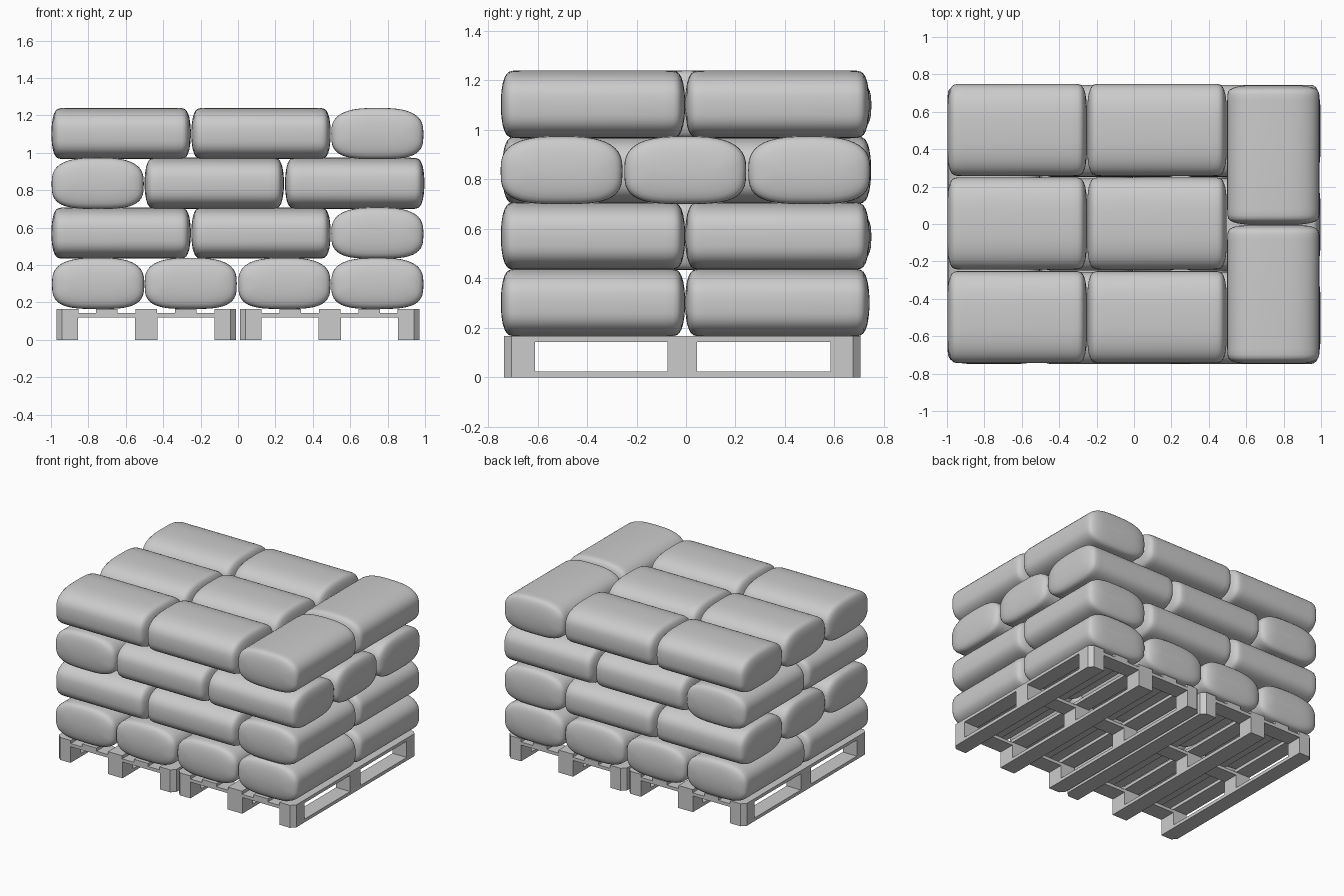
import bpy, bmesh
from math import cos, sin, pi, copysign

if "Cube" in bpy.data.objects:
    bpy.data.objects.remove(bpy.data.objects["Cube"])

BAG_L, BAG_W, BAG_H = 0.745, 0.493, 0.274


def finish(bm, name):
    bmesh.ops.recalc_face_normals(bm, faces=bm.faces)
    me = bpy.data.meshes.new(name)
    bm.to_mesh(me)
    bm.free()
    return me


def add(name, me, loc=(0, 0, 0), rot=0):
    ob = bpy.data.objects.new(name, me)
    ob.location = loc
    ob.rotation_euler = (0, 0, rot)
    bpy.context.collection.objects.link(ob)
    return ob


# Filled sack: pillow cross-section lofted along x with domed ends
def sack_mesh():
    bm = bmesh.new()
    n, h = 44, BAG_L / 2
    # (distance from the end, inset of the section)
    end = [(0, .115), (.003, .08), (.008, .05), (.015, .028),
           (.023, .014), (.034, .005), (.05, .001), (.08, 0)]
    stations = [(-h + d, i) for d, i in end] + [(h - d, i) for d, i in reversed(end)]
    rings = []
    for x, inset in stations:
        ring = []
        for k in range(n):
            a = 2 * pi * k / n
            c, s = cos(a), sin(a)
            p = 2 / (2.8 if s > 0 else 3.3)
            y = copysign(abs(c) ** p, c) * (BAG_W / 2 - inset)
            z = copysign(abs(s) ** p, s) * (BAG_H / 2 - inset)
            ring.append(bm.verts.new((x, y, z)))
        rings.append(ring)
    for r0, r1 in zip(rings, rings[1:]):
        for k in range(n):
            j = (k + 1) % n
            bm.faces.new((r0[k], r0[j], r1[j], r1[k]))
    bm.faces.new(rings[0])
    bm.faces.new(rings[-1])
    for f in bm.faces:
        f.smooth = True
    return finish(bm, "sack")


# Stacked layers: lists of (x, y, turned along y)
bottom = [(x, y, True) for x in (-0.748, -0.253, 0.248, 0.745) for y in (-0.376, 0.369)]
even = [(x, y, False) for x in (-0.625, 0.123) for y in (-0.498, 0.003, 0.503)]
even += [(0.745, y, True) for y in (-0.376, 0.369)]
odd = [(x, y, False) for x in (0.624, -0.127) for y in (-0.503, -0.003, 0.498)]
odd += [(-0.75, y, True) for y in (-0.371, 0.376)]

sack = sack_mesh()
for layer, (z, spots) in enumerate(zip((0.302, 0.571, 0.837, 1.103), (bottom, even, odd, even))):
    for i, (x, y, turned) in enumerate(spots):
        add(f"sack_layer{layer + 1}_{i + 1}", sack, (x, y, z), pi / 2 if turned else 0)


# Plank or block, with chosen vertical corners cut off
def box(name, x0, x1, y0, y1, z0, z1, cut=(), c=0.03):
    pts = []
    for i, (x, y, sx, sy) in enumerate(((x0, y0, 1, 1), (x1, y0, -1, 1),
                                        (x1, y1, -1, -1), (x0, y1, 1, -1))):
        if i in cut:
            pair = [(x, y + sy * c), (x + sx * c, y)]
            pts += pair if i in (0, 2) else pair[::-1]
        else:
            pts.append((x, y))
    bm = bmesh.new()
    lo = [bm.verts.new((x, y, z0)) for x, y in pts]
    hi = [bm.verts.new((x, y, z1)) for x, y in pts]
    bm.faces.new(lo[::-1])
    bm.faces.new(hi)
    for k in range(len(pts)):
        j = (k + 1) % len(pts)
        bm.faces.new((lo[k], lo[j], hi[j], hi[k]))
    add(name, finish(bm, name))


# Two pallets side by side
Y0, Y1 = -0.735, 0.705
ROWS = ((Y0, -0.61), (-0.075, 0.045), (0.585, Y1))
for side, px in (("left", -0.97), ("right", 0.01)):
    cols = ((px, px + 0.115), (px + 0.42, px + 0.54), (px + 0.845, px + 0.96))
    for i, (a, b) in enumerate(cols):
        ends = ((0, 3), (), (1, 2))[i]
        # skid board and the blocks standing on it
        box(f"{side}_skid_{i}", a, b, Y0, Y1, 0, 0.024, ends)
        for j, (c, d) in enumerate(ROWS):
            corner = {(0, 0): (0,), (2, 0): (1,), (2, 2): (2,), (0, 2): (3,)}.get((i, j), ())
            box(f"{side}_block_{i}_{j}", a, b, c, d, 0.024, 0.12, corner)
    # cross boards
    for j, (c, d) in enumerate(ROWS):
        box(f"{side}_cross_board_{j}", px, px + 0.96, c, d, 0.12, 0.143,
            ((0, 1), (), (2, 3))[j])
    # deck boards
    for i in range(5):
        a = px + i * 0.211
        box(f"{side}_deck_board_{i}", a, a + 0.116, Y0, Y1, 0.143, 0.166,
            {0: (0, 3), 4: (1, 2)}.get(i, ()))
